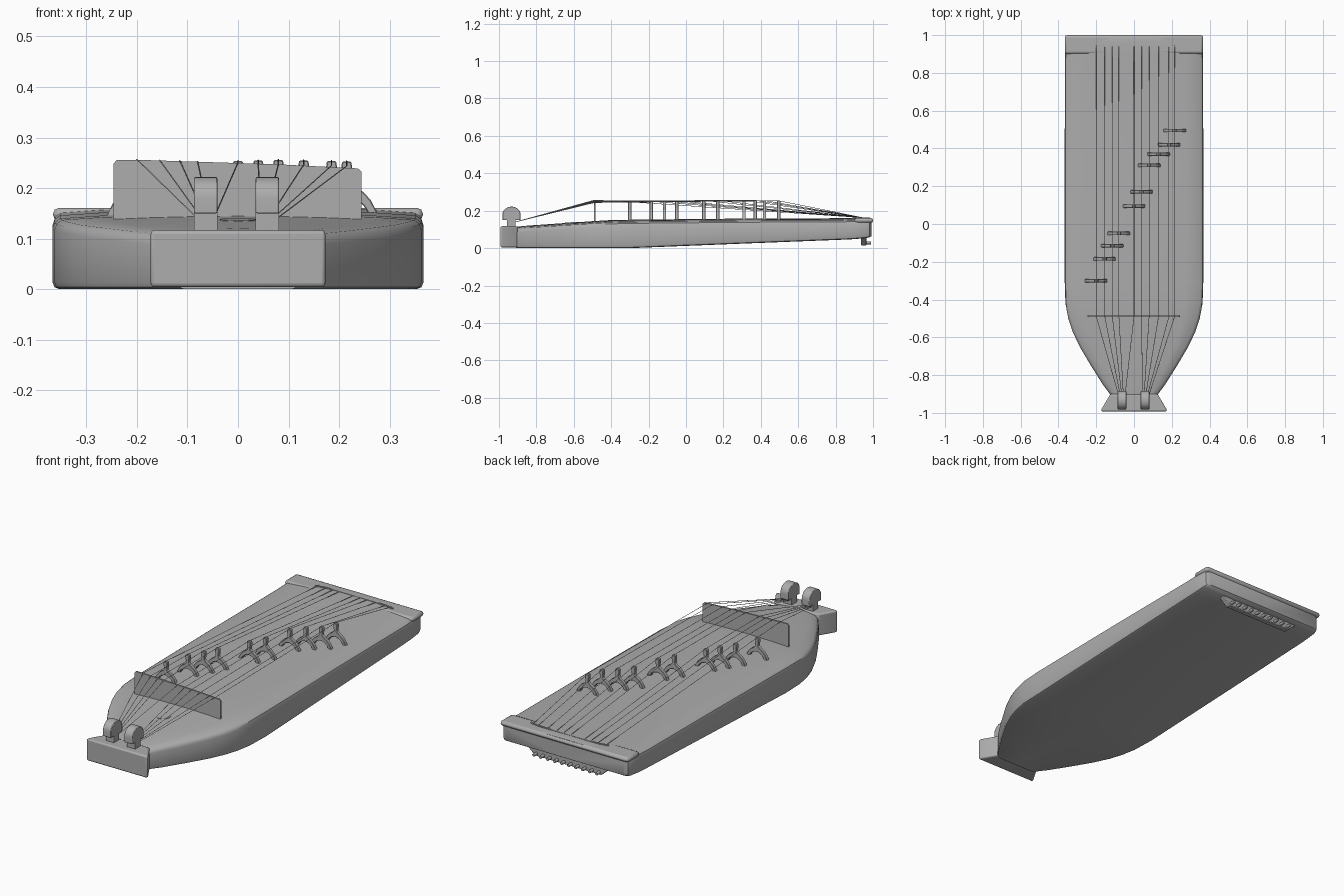
import bpy, bmesh, math

cube = bpy.data.objects.get("Cube")
if cube:
    bpy.data.objects.remove(cube, do_unlink=True)

# One plain grey for the whole instrument
grey = bpy.data.materials.new("plain grey")
grey.use_nodes = True
grey.diffuse_color = (0.42, 0.42, 0.42, 1)
grey.node_tree.nodes["Principled BSDF"].inputs["Base Color"].default_value = grey.diffuse_color


def finish(name, bm, bevel=0, segments=2):
    """Turn a bmesh into a named, smooth-shaded object."""
    bmesh.ops.recalc_face_normals(bm, faces=bm.faces)
    mesh = bpy.data.meshes.new(name)
    bm.to_mesh(mesh)
    bm.free()
    mesh.materials.append(grey)
    obj = bpy.data.objects.new(name, mesh)
    bpy.context.collection.objects.link(obj)
    if bevel:
        mod = obj.modifiers.new("rounded edges", 'BEVEL')
        mod.width, mod.segments = bevel, segments
        mod.limit_method = 'ANGLE'
    bpy.ops.object.select_all(action='DESELECT')
    obj.select_set(True)
    bpy.context.view_layer.objects.active = obj
    bpy.ops.object.shade_smooth_by_angle(angle=math.radians(35))
    return obj


def loft(name, rings, bevel=0, segments=2):
    """Skin a list of equal rings and cap both ends."""
    bm = bmesh.new()
    loops = [[bm.verts.new(p) for p in ring] for ring in rings]
    n = len(loops[0])
    for a, b in zip(loops, loops[1:]):
        for i in range(n):
            j = (i + 1) % n
            bm.faces.new((a[i], a[j], b[j], b[i]))
    bm.faces.new(loops[0])
    bm.faces.new(loops[-1])
    return finish(name, bm, bevel, segments)


def prism(name, outline, axis, lo, hi, bevel=0, segments=2):
    """Extrude a flat outline along one axis."""
    place = {'x': lambda p, t: (t, p[0], p[1]),
             'y': lambda p, t: (p[0], t, p[1]),
             'z': lambda p, t: (p[0], p[1], t)}[axis]
    return loft(name, [[place(p, t) for p in outline] for t in (lo, hi)], bevel, segments)


def box(name, x, y, z, bevel=0):
    rect = [(x[0], y[0]), (x[1], y[0]), (x[1], y[1]), (x[0], y[1])]
    return prism(name, rect, 'z', z[0], z[1], bevel)


def mirrored(half):
    """Close an outline by mirroring its right half."""
    return half + [(-x, z) for x, z in reversed(half) if abs(x) > 1e-6]


# Hull: stations of y, half width, underside height, deck edge height
stations = [
    (-0.91, 0.12, 0.0, 0.102), (-0.85, 0.165, 0.0, 0.108), (-0.75, 0.228, 0.0, 0.115),
    (-0.65, 0.287, 0.0, 0.122), (-0.57, 0.325, 0.0, 0.127), (-0.5, 0.348, 0.0, 0.132),
    (-0.42, 0.363, 0.0, 0.137), (-0.3, 0.367, 0.0, 0.140), (0.3, 0.367, 0.024, 0.146),
    (0.835, 0.366, 0.045, 0.148), (0.9, 0.365, 0.048, 0.151), (0.965, 0.363, 0.054, 0.152),
    (0.982, 0.357, 0.058, 0.151), (0.992, 0.340, 0.064, 0.149)]
CROWN = 0.012


def section(y, w, low, top):
    half = [(0, low), (w - 0.014, low), (w - 0.004, low + 0.004), (w, low + 0.014),
            (w, top - 0.020), (w - 0.004, top - 0.008), (w - 0.015, top)]
    half += [(w * f, top + CROWN * (1 - f * f)) for f in (0.75, 0.5, 0.25, 0)]
    return [(x, y, z) for x, z in mirrored(half)]


def deck(x, y):
    """Height of the crowned deck."""
    for a, b in zip(stations, stations[1:]):
        if a[0] <= y <= b[0]:
            t = (y - a[0]) / (b[0] - a[0])
            w, top = (a[i] + t * (b[i] - a[i]) for i in (1, 3))
            return top + CROWN * (1 - (x / w) ** 2)
    return stations[-1][3]


loft("hull", [section(*s) for s in stations])

# End cap strip across the wide end
box("end_cap", (-0.366, 0.366), (0.9, 1.0), (0.135, 0.161), 0.012)

# Flared block at the narrow end
flare = [(-0.174, -0.992), (0.174, -0.992), (0.172, -0.98), (0.125, -0.9),
         (-0.125, -0.9), (-0.172, -0.98)]
prism("tail_block", flare, 'z', 0.004, 0.117, 0.008, 3)

# Two round-topped tuning knobs on necks
for side, x in (("right", -0.064), ("left", 0.058)):
    box(side + "_knob_neck", (x - 0.023, x + 0.023), (-0.956, -0.912), (0.095, 0.155))
    arc = [(-0.933 + 0.048 * math.cos(a), 0.180 + 0.042 * math.sin(a))
           for a in (math.pi * i / 14 for i in range(15))]
    prism(side + "_knob", arc + [(-0.981, 0.15), (-0.885, 0.15)], 'x', x - 0.023, x + 0.023, 0.003)

# Tall fixed bridge, sloping down to the left
wall = [(-0.246, 0.125), (0.244, 0.125), (0.244, 0.233), (0.237, 0.239),
        (0.08, 0.247), (-0.2, 0.256), (-0.24, 0.256), (-0.246, 0.248)]
prism("fixed_bridge", wall, 'y', -0.493, -0.485)

# Round sound hole plate, lying on the sloping deck
bm = bmesh.new()
bmesh.ops.create_cone(bm, cap_ends=True, segments=32, radius1=0.036, radius2=0.036, depth=0.004)
hole = finish("sound_hole", bm)
hole.location = (0, -0.61, deck(0, -0.61))
hole.rotation_euler.x = math.atan2(deck(0, -0.57) - deck(0, -0.65), 0.08)

# Arched string rail near the wide end
rail = [(0.012 + 0.222 * f, 0.950 - 0.012 * f ** 6) for f in (-1, -0.8, -0.5, 0, 0.5, 0.8, 1)]
prism("string_rail", rail + [(x, y - 0.009) for x, y in reversed(rail)], 'z', 0.158, 0.165)

# Movable bridges and the string over each of them
spots = [(-0.2, -0.3), (-0.155, -0.185), (-0.115, -0.115), (-0.08, -0.05), (0, 0.095),
         (0.04, 0.17), (0.08, 0.31), (0.13, 0.37), (0.185, 0.42), (0.215, 0.495)]
leg = [(0, 0.103), (0.009, 0.103), (0.011, 0.09), (0.008, 0.062), (0.018, 0.052),
       (0.034, 0.042), (0.048, 0.026), (0.061, 0), (0.043, 0), (0.034, 0.015),
       (0.02, 0.027), (0, 0.033)]
for i, (x, y) in enumerate(spots):
    base = deck(x, y) - 0.005
    outline = [(x + px, base + pz) for px, pz in mirrored(leg)]
    prism(f"movable_bridge_{i + 1}", outline, 'y', y - 0.009, y + 0.009, 0.002, 1)

    # String: knob, fixed bridge, movable bridge, rail
    start = -0.08 + 0.008 * i if i < 5 else 0.045 + 0.008 * (i - 5)
    crest = 0.2495 - 0.032 * x
    path = [(start, -0.912, 0.140), (x, -0.489, crest + 0.001),
            (x, y, base + 0.104), (x, 0.945, 0.163)]
    r = 0.0014
    rings = [[(px + r * math.cos(k * math.pi / 2), py, pz + r * math.sin(k * math.pi / 2))
              for k in range(4)] for px, py, pz in path]
    loft(f"string_{i + 1}", rings)

# Pin plate hanging under the wide end, with a row of pins
plate = [(-0.245, 0.065), (-0.19, 0.015), (0.19, 0.015), (0.245, 0.065)]
prism("pin_plate", plate, 'y', 0.935, 0.965, 0.003)
for i in range(10):
    bm = bmesh.new()
    bmesh.ops.create_cone(bm, cap_ends=True, segments=10, radius1=0.008, radius2=0.008, depth=0.03)
    pin = finish(f"pin_{i + 1}", bm, 0.002)
    pin.location = (-0.18 + 0.04 * i, 0.975, 0.028)
    pin.rotation_euler.x = math.pi / 2
